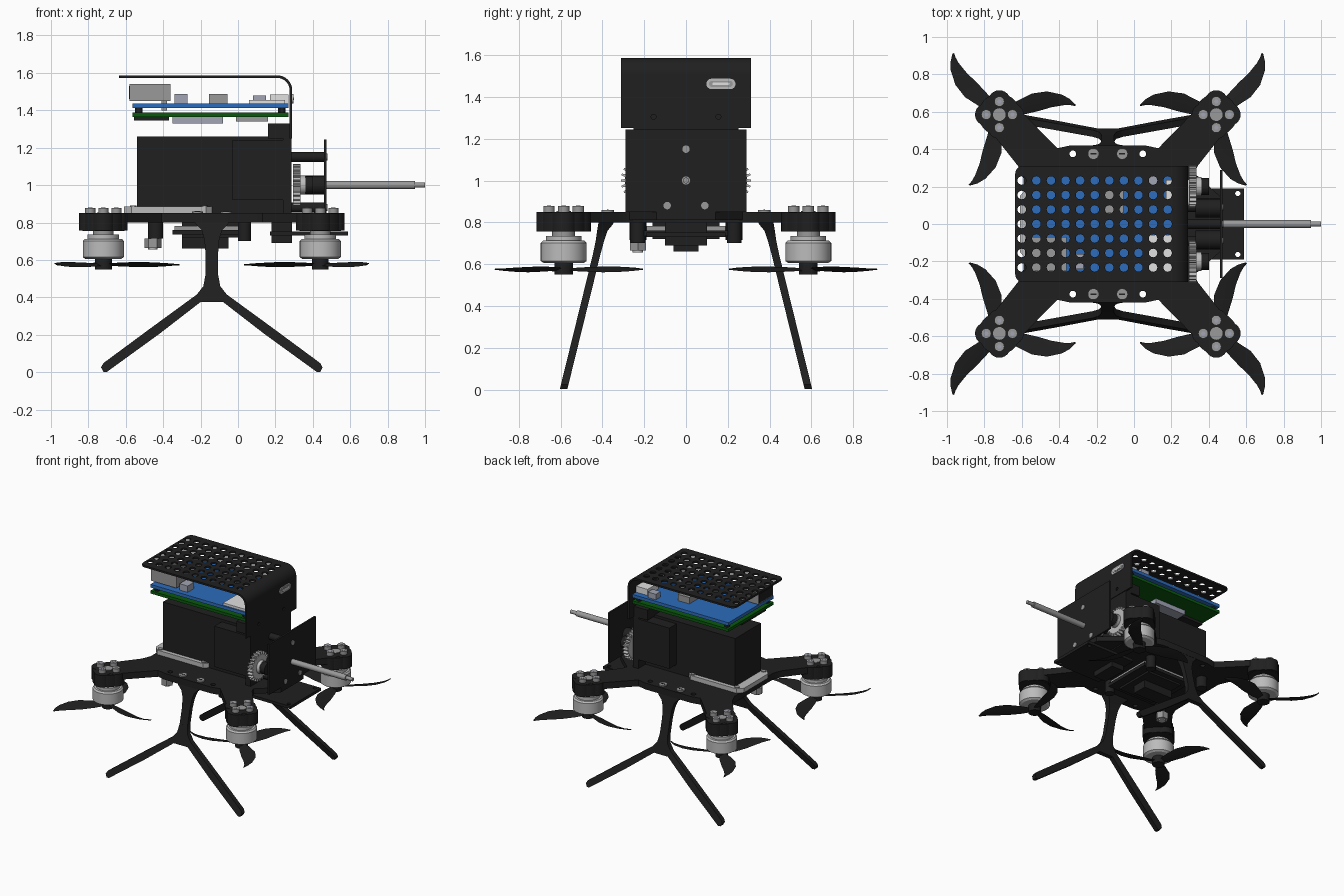
import bpy, bmesh
from math import sin, cos, pi, radians
from mathutils import Vector

cube = bpy.data.objects.get("Cube")
if cube:
    bpy.data.objects.remove(cube, do_unlink=True)


def material(name, r, g, b):
    m = bpy.data.materials.new(name)
    m.use_nodes = True
    m.diffuse_color = (r, g, b, 1)
    m.node_tree.nodes["Principled BSDF"].inputs["Base Color"].default_value = (r, g, b, 1)
    return m


BLACK = material("black", .014, .014, .014)
STEEL = material("steel grey", .32, .32, .32)
SILVER = material("light silver", .5, .5, .5)
BLUE = material("board blue", .026, .15, .5)
GREEN = material("board green", .003, .1, .004)
WHITE = material("white plastic", .75, .75, .75)
CHIP = material("pale chip grey", .36, .38, .46)
parts = []


def finish(name, bm, mat):
    bmesh.ops.recalc_face_normals(bm, faces=bm.faces)
    me = bpy.data.meshes.new(name)
    bm.to_mesh(me)
    bm.free()
    me.materials.append(mat)
    ob = bpy.data.objects.new(name, me)
    bpy.context.collection.objects.link(ob)
    parts.append(ob)
    return ob


def loft(name, rings, mat):
    """Skin a series of equal rings and cap both ends."""
    bm = bmesh.new()
    rows = [[bm.verts.new(p) for p in ring] for ring in rings]
    n = len(rows[0])
    for a, b in zip(rows, rows[1:]):
        for i in range(n):
            j = (i + 1) % n
            bm.faces.new((a[i], a[j], b[j], b[i]))
    bm.faces.new(rows[0])
    bm.faces.new(rows[-1])
    return finish(name, bm, mat)


def place(axis, a, b, h):
    return {"x": (h, a, b), "y": (a, h, b), "z": (a, b, h)}[axis]


def prism(name, pts, lo, hi, axis, mat):
    return loft(name, [[place(axis, a, b, h) for a, b in pts] for h in (lo, hi)], mat)


def box(name, x0, x1, y0, y1, z0, z1, mat):
    return prism(name, [(x0, y0), (x1, y0), (x1, y1), (x0, y1)], z0, z1, "z", mat)


def circle(a, b, r, n=32):
    return [(a + r * cos(2 * pi * i / n), b + r * sin(2 * pi * i / n)) for i in range(n)]


def cyl(name, a, b, r, lo, hi, axis, mat, n=32):
    return prism(name, circle(a, b, r, n), lo, hi, axis, mat)


def drill(ob, holes, r, lo, hi, axis="z"):
    """Cut round holes through a part."""
    bm = bmesh.new()
    for a, b in holes:
        ends = [[bm.verts.new(place(axis, p, q, h)) for p, q in circle(a, b, r, 16)] for h in (lo, hi)]
        for i in range(16):
            j = (i + 1) % 16
            bm.faces.new((ends[0][i], ends[0][j], ends[1][j], ends[1][i]))
        for e in ends:
            bm.faces.new(e)
    cutter = finish("cutter", bm, BLACK)
    parts.remove(cutter)
    mod = ob.modifiers.new("holes", "BOOLEAN")
    mod.object, mod.operation, mod.solver = cutter, "DIFFERENCE", "EXACT"
    bpy.context.view_layer.update()
    ob_eval = ob.evaluated_get(bpy.context.evaluated_depsgraph_get())
    me = bpy.data.meshes.new_from_object(ob_eval)
    ob.modifiers.clear()
    ob.data = me
    bpy.data.objects.remove(cutter, do_unlink=True)


CX = -.14   # fore-aft centre of the frame

# Frame deck with four diagonal arms
quarter = [(.0, .42), (.2, .42), (.27, .405), (.5, .64), (.63, .5), (.48, .31), (.45, .24)]
half = quarter + [(u, -v) for u, v in reversed(quarter)]
outline = half + [(-u, v) for u, v in reversed(half) if u > 0]
outline = [p for i, p in enumerate(outline) if p not in outline[:i]]
deck = prism("deck", [(CX + u, v) for u, v in outline], .8, .85, "z", BLACK)
drill(deck, [(CX + s * .187, t * .375) for s in (-1, 1) for t in (-1, 1)], .018, .7, .9)
for s in (-1, 1):
    for t in (-1, 1):
        cyl("deck_screw", CX + s * .077, t * .375, .03, .84, .86, "z", STEEL)
        box("deck_screw_slot", CX + s * .077 - .016, CX + s * .077 + .016,
            t * .375 - .004, t * .375 + .004, .855, .862, BLACK)

# Motors and three-bladed propellers, slung under the arm ends
blade = [(.02, 0, .04), (.1, 6, .075), (.2, 7, .1), (.28, 5, .088), (.35, 1, .058), (.385, -2, .034), (.41, -5, .01)]
for sx in (-1, 1):
    for sy in (-1, 1):
        mx, my = CX + sx * .58, sy * .585
        cyl("motor_mount", mx, my, .112, .755, .848, "z", BLACK, 40)
        for k in range(4):
            ox, oy = .07 * cos(k * pi / 2), .07 * sin(k * pi / 2)
            cyl("mount_lobe", mx + ox, my + oy, .06, .756, .85, "z", BLACK, 24)
            cyl("motor_screw", mx + ox, my + oy, .027, .84, .878, "z", STEEL, 16)
            cyl("screw_socket", mx + ox, my + oy, .012, .87, .88, "z", CHIP, 6)
        cyl("mount_centre", mx, my, .034, .84, .853, "z", STEEL)
        cyl("motor_neck", mx, my, .055, .7, .76, "z", STEEL)
        cyl("motor_stator", mx, my, .085, .7, .735, "z", SILVER)
        bell = [(.095, .605), (.11, .615), (.11, .7), (.1, .712)]
        loft("motor_bell", [[(p, q, z) for p, q in circle(mx, my, r, 40)] for r, z in bell], SILVER)
        cyl("propeller_hub", mx, my, .045, .55, .61, "z", BLACK, 24)
        for k in range(3):
            rings = []
            for r, off, w in blade:
                a = radians(12 + 120 * k + off)
                mid = Vector((r * cos(a), r * sin(a), .575))
                chord = Vector((-sin(a), cos(a), .28)) * w / 2
                up = Vector((0, 0, .004))
                ring = (mid - chord, mid + up, mid + chord, mid - up)
                rings.append([(mx - sx * p.x, my + sy * p.y, p.z) for p in ring])
            loft("propeller_blade", rings, BLACK)

# Splayed landing legs, one forked leg per side
post = [(.82, .375, .1, .04), (.79, .385, .085, .035), (.76, .4, .055, .025),
        (.71, .412, .04, .02), (.64, .429, .034, .018), (.5, .463, .034, .018)]
fork = [(.034, .52), (.045, .46), (.08, .415), (.32, .24), (.58, .048), (.592, .025),
        (.58, .002), (.56, .002), (.28, .205), (.06, .375)]
for s in (-1, 1):
    loft("leg_post", [[(CX + i * w, s * (y + j * t), z) for i, j in ((-1, -1), (1, -1), (1, 1), (-1, 1))]
                      for z, y, w, t in post], BLACK)
    shape = fork + [(-u, z) for u, z in reversed(fork)]
    loft("leg_fork", [[(CX + u, s * (.586 - .2457 * z + t), z) for u, z in shape] for t in (-.018, .018)], BLACK)

# Battery, twin servos, rear wall and base clamp plate
box("battery", -.54, .24, -.16, .16, .85, 1.26, BLACK)
clamp = [(-.61, -.15), (-.57, -.19), (-.17, -.19), (-.13, -.15), (-.13, .15), (-.17, .19), (-.57, .19), (-.61, .15)]
prism("clamp_plate", clamp, .85, .885, "z", SILVER)
for x in (-.56, -.18):
    for y in (-.165, .165):
        cyl("clamp_screw", x, y, .018, .88, .892, "z", STEEL, 16)
box("end_wall", .24, .285, -.25, .25, .85, 1.26, BLACK)
box("cover_bracket", .16, .28, -.25, .25, 1.25, 1.33, BLACK)

# Gear train and pusher rod
for s in (-1, 1):
    box("servo", -.03, .24, min(s * .15, s * .25), max(s * .15, s * .25), .92, 1.24, BLACK)
    teeth = []
    for k in range(24):
        for r, f in ((.092, -.3), (.112, -.14), (.112, .14), (.092, .3)):
            a = 2 * pi * (k + f) / 24
            teeth.append((s * .2 + r * cos(a), 1 + r * sin(a)))
    prism("spur_gear", teeth, .295, .335, "x", SILVER)
    cyl("gear_hub", s * .2, 1, .05, .33, .36, "x", SILVER)
    cyl("gear_shaft", s * .2, 1, .045, .36, .4, "x", BLACK)
    cyl("wall_spacer", s * .09, .88, .026, .28, .47, "x", BLACK, 16)
    cyl("wall_screw", s * .09, .88, .018, .47, .479, "x", STEEL, 16)
    cyl("guide_bush", s * .085, 1, .05, .33, .465, "x", BLACK, 24)
cyl("top_spacer", 0, 1.15, .026, .28, .47, "x", BLACK, 16)
cyl("top_screw", 0, 1.15, .018, .47, .479, "x", STEEL, 16)
box("end_plate", .46, .474, -.29, .29, .85, 1.245, BLACK)
cyl("pusher_rod", 0, 1, .022, .3, .945, "x", STEEL, 24)
cyl("rod_tip", 0, 1, .014, .94, 1, "x", STEEL, 24)
prism("gear_deck", [(.22, -.31), (.28, -.31), (.47, -.14), (.47, .14), (.28, .31), (.22, .31)], .81, .85, "z", BLACK)
tab = box("lower_tab", .17, .588, -.19, .19, .73, .752, BLACK)
drill(tab, [(.555, -.163), (.555, .163)], .014, .7, .8)
box("tab_block", .18, .29, -.1, .1, .69, .8, BLACK)

# Bent perforated cover
arc = [(.21 + .08 * sin(t * pi / 16), 1.507 + .08 * cos(t * pi / 16)) for t in range(9)]
inner = [(.21 + .066 * sin(t * pi / 16), 1.507 + .066 * cos(t * pi / 16)) for t in range(8, -1, -1)]
sheet = [(-.635, 1.587)] + arc + [(.29, 1.25), (.276, 1.25)] + inner + [(-.635, 1.573)]
cover = prism("cover", sheet, -.31, .31, "y", BLACK)
bm = bmesh.new()
bm.from_mesh(cover.data)
corners = [e for e in bm.edges if all(v.co.x < -.63 for v in e.verts) and abs(e.verts[0].co.y - e.verts[1].co.y) < .01]
bmesh.ops.bevel(bm, geom=corners, offset=.04, segments=5, affect="EDGES", profile=.5)
bm.to_mesh(cover.data)
bm.free()
drill(cover, [(-.6 + .078 * i, .0775 * j) for i in range(11) for j in range(-3, 4)], .023, 1.55, 1.6)
drill(cover, [(-.155, 1.305), (.155, 1.305)], .012, .25, .32, "x")


def pill(cy, cz, w, r):
    right = [(cy + w + r * cos(t), cz + r * sin(t)) for t in [pi * (i / 8 - .5) for i in range(9)]]
    return right + [(2 * cy - y, 2 * cz - z) for y, z in right]


prism("port_shell", pill(.167, 1.462, .045, .025), .285, .296, "x", SILVER)
prism("port_slot", pill(.167, 1.462, .042, .015), .29, .298, "x", STEEL)
prism("port_tongue", pill(.167, 1.462, .035, .006), .29, .3, "x", WHITE)

# Stacked circuit boards with their components
box("green_board", -.565, .27, -.28, .28, 1.365, 1.387, GREEN)
box("blue_board", -.565, .27, -.28, .28, 1.412, 1.437, BLUE)
for x in (-.53, .235):
    for y in (-.245, .245):
        cyl("board_standoff", x, y, .02, 1.38, 1.42, "z", BLACK, 12)
box("usb_socket", -.58, -.36, -.25, -.07, 1.45, 1.54, STEEL)
box("usb_opening", -.584, -.579, -.24, -.08, 1.46, 1.53, BLACK)
box("usb_feet", -.41, -.38, -.23, -.09, 1.4, 1.46, STEEL)
for name, x0, x1, y0, y1, z0, z1, mat in (
        ("crystal", -.34, -.27, -.24, -.16, 1.43, 1.487, CHIP),
        ("processor", -.155, -.055, .06, .18, 1.43, 1.487, STEEL),
        ("pin_header", .08, .15, .2, .26, 1.43, 1.48, CHIP),
        ("white_connector", .06, .25, -.27, -.06, 1.43, 1.455, WHITE),
        ("plug", .17, .27, .1, .235, 1.43, 1.485, WHITE),
        ("under_chip", -.555, -.37, -.2, .1, 1.345, 1.37, BLACK),
        ("under_processor", -.35, -.08, -.15, .15, 1.33, 1.37, CHIP),
        ("under_socket", -.01, .16, -.2, .0, 1.34, 1.37, STEEL)):
    box(name, x0, x1, y0, y1, z0, z1, mat)

# Flight electronics below the deck
box("controller_board", -.35, .07, -.2, .2, .735, .76, BLACK)
box("controller_rim", -.34, .06, -.19, .19, .76, .782, STEEL)
box("controller_stack", -.3, 0, -.16, .16, .72, .8, BLACK)
box("sensor_block", -.3, -.05, -.06, .06, .66, .73, BLACK)
for y in (-.23, .23):
    cyl("standoff_front", -.44, y, .04, .715, .8, "z", BLACK, 20)
    cyl("standoff_back", .035, y, .035, .7, .8, "z", BLACK, 20)
cyl("lens_nut", -.455, -.23, .045, .665, .715, "z", STEEL, 6)
cyl("lens_ring", -.455, -.23, .025, .655, .67, "z", SILVER, 20)

# Smooth the round parts, keep edges sharp
bpy.ops.object.select_all(action="DESELECT")
for ob in parts:
    ob.select_set(True)
bpy.context.view_layer.objects.active = parts[0]
bpy.ops.object.shade_smooth_by_angle(angle=radians(30))
